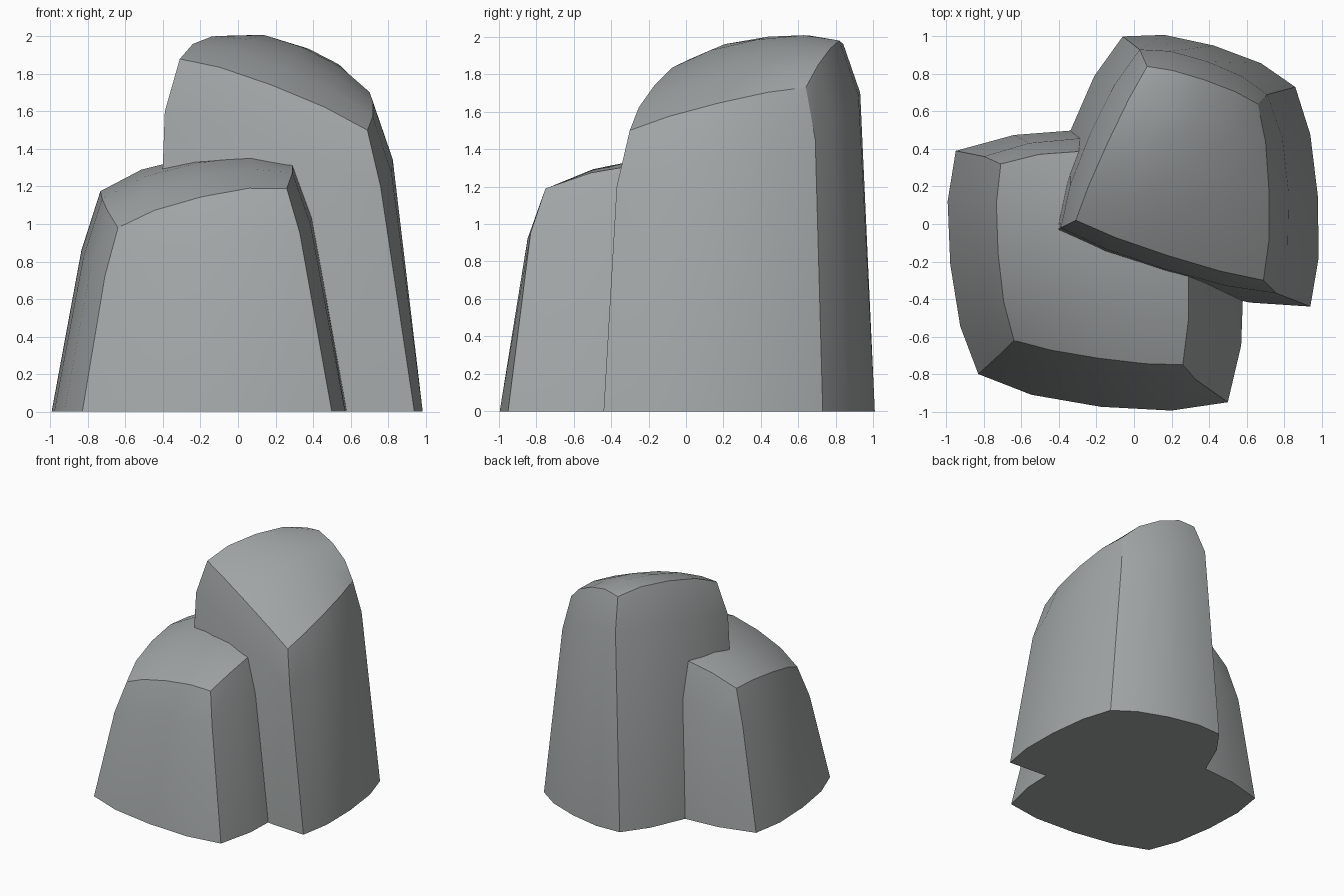
import bpy
import bmesh
from mathutils import Vector

if "Cube" in bpy.data.objects:
    bpy.data.objects.remove(bpy.data.objects["Cube"])

stone = bpy.data.materials.new("grey stone")
stone.diffuse_color = (0.36, 0.38, 0.38, 1)
stone.use_nodes = True
stone.node_tree.nodes["Principled BSDF"].inputs["Base Color"].default_value = stone.diffuse_color

T = (0.0, 0.22, 0.5, 0.78, 1.0)     # spacing along each side
B = (0.0, 0.78, 1.0, 0.78, 0.0)     # bulge profile along each side
N = 4


def side(a, b, bulge, lift):
    """Bowed line from corner a to corner b (counter-clockwise outline)."""
    a, b = Vector(a), Vector(b)
    d = b - a
    n = Vector((d.y, -d.x, 0)).normalized()
    return [a.lerp(b, t) + n * bulge * k + Vector((0, 0, lift * k))
            for t, k in zip(T, B)]


def make_rock(name, rows, bulges, lifts, crown):
    """rows: base, shoulder and rim corners, in order FL, FR, BR, BL."""
    bm = bmesh.new()
    rings, sides = [], []
    for r, corners in enumerate(rows):
        sides = [side(corners[i], corners[(i + 1) % 4], bulges[r][i], lifts[r][i])
                 for i in range(4)]
        rings.append([bm.verts.new(p) for s in sides for p in s[:-1]])
    count = 4 * N
    # walls and base
    for lo, hi in zip(rings, rings[1:]):
        for i in range(count):
            j = (i + 1) % count
            bm.faces.new((lo[i], lo[j], hi[j], hi[i]))
    bm.faces.new(rings[0][::-1])
    # domed top, blended from its four rim lines
    front, right, back, left = sides
    back, left = back[::-1], left[::-1]
    rim = rings[-1]
    grid = {}
    for i in range(N + 1):
        for j in range(N + 1):
            if j == 0:
                grid[i, j] = rim[i]
            elif i == N:
                grid[i, j] = rim[N + j]
            elif j == N:
                grid[i, j] = rim[3 * N - i]
            elif i == 0:
                grid[i, j] = rim[4 * N - j]
            else:
                u, v = T[i], T[j]
                p = (front[i].lerp(back[i], v) + left[j].lerp(right[j], u)
                     - front[0].lerp(front[N], u).lerp(back[0].lerp(back[N], u), v))
                p.z += crown * B[i] * B[j]
                grid[i, j] = bm.verts.new(p)
    for i in range(N):
        for j in range(N):
            bm.faces.new((grid[i, j], grid[i + 1, j],
                          grid[i + 1, j + 1], grid[i, j + 1]))
    # smooth panels with hard corners, rim and base edges
    for f in bm.faces:
        f.smooth = True
    bm.edges.ensure_lookup_table()
    for k, ring in enumerate(rings):
        for i in range(count):
            if k != 1:
                bm.edges.get((ring[i], ring[(i + 1) % count])).smooth = False
            if k < 2 and i % N == 0:
                bm.edges.get((ring[i], rings[k + 1][i])).smooth = False
    me = bpy.data.meshes.new(name)
    bm.to_mesh(me)
    bm.free()
    me.materials.append(stone)
    ob = bpy.data.objects.new(name, me)
    bpy.context.collection.objects.link(ob)
    return ob


# tall rock at the back right
make_rock(
    "tall_rock",
    [[(-.45, -.07, 0), (.94, -.44, 0), (.86, .73, 0), (-.06, 1.0, 0)],
     [(-.39, -.02, 1.6), (.76, -.37, 1.2), (.71, .69, 1.45), (.03, .93, 1.7)],
     [(-.31, .02, 1.88), (.69, -.30, 1.5), (.66, .64, 1.73), (.07, .84, 1.96)]],
    [(.08, .08, .09, .09), (.05, .09, .06, .06), (.03, .045, .03, .02)],
    [(0, 0, 0, 0), (.03, .02, .05, .03), (.05, .03, .09, .08)],
    0.01)

# short rock at the front left
make_rock(
    "short_rock",
    [[(-.83, -.80, 0), (.50, -.95, 0), (.47, .42, 0), (-.95, .39, 0)],
     [(-.71, -.69, .72), (.33, -.83, .95), (.30, .40, 1.08), (-.80, .36, .88)],
     [(-.64, -.62, .98), (.26, -.75, 1.19), (.22, .34, 1.32), (-.71, .32, 1.17)]],
    [(.10, .10, .10, .09), (.06, .08, .08, .07), (.03, .05, .06, .05)],
    [(0, 0, 0, 0), (.03, .03, .03, .02), (.06, .07, .09, .06)],
    0.02)
